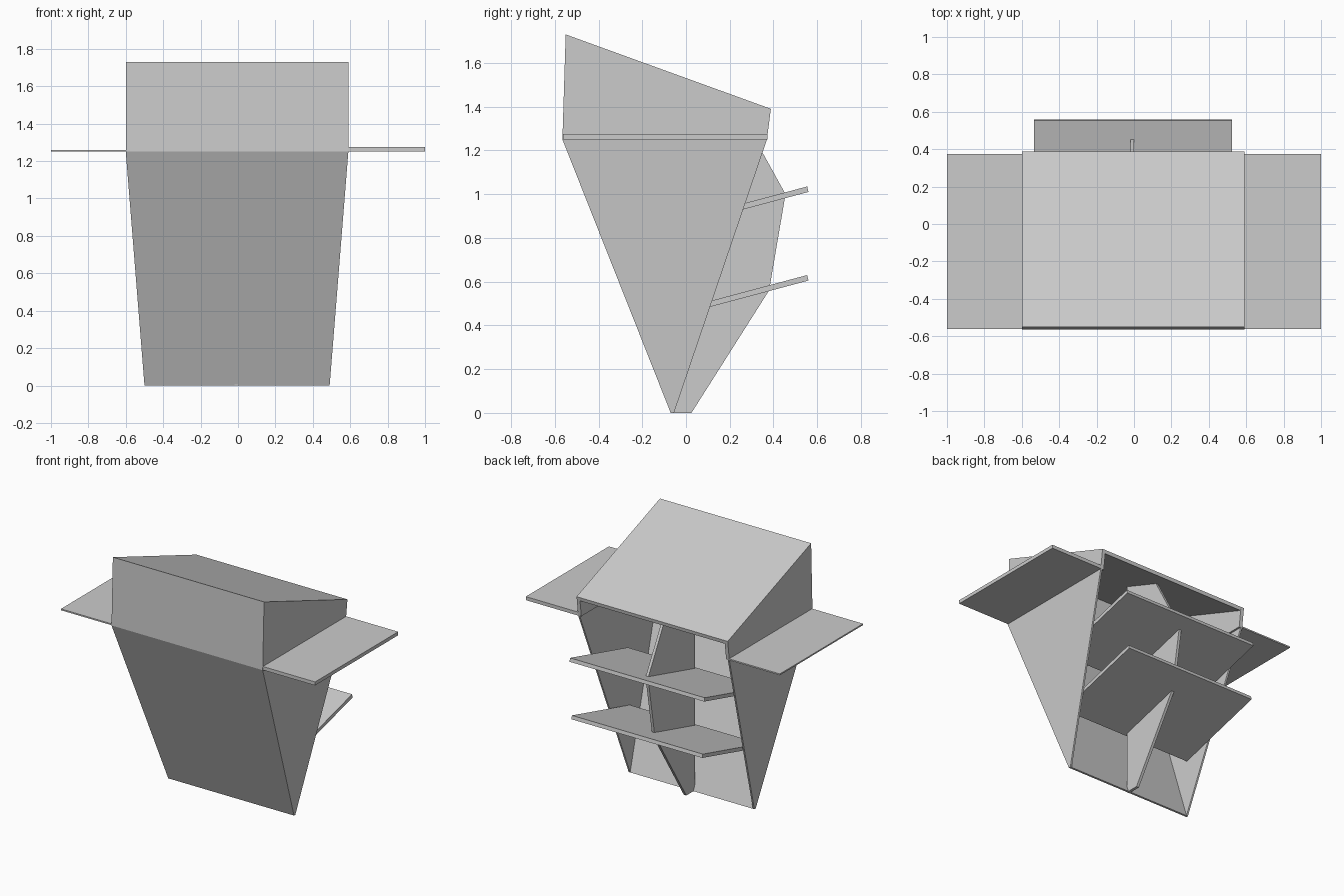
import bpy, bmesh
from mathutils import Vector

if "Cube" in bpy.data.objects:
    bpy.data.objects.remove(bpy.data.objects["Cube"])

CX = -0.005  # body centre line


def prism(name, pts, push):
    """Solid made by pushing a flat polygon along a vector."""
    bm = bmesh.new()
    a = [bm.verts.new(p) for p in pts]
    b = [bm.verts.new(Vector(p) + Vector(push)) for p in pts]
    bm.faces.new(a)
    bm.faces.new(b[::-1])
    n = len(a)
    for i in range(n):
        j = (i + 1) % n
        bm.faces.new((a[i], b[i], b[j], a[j]))
    bmesh.ops.recalc_face_normals(bm, faces=bm.faces)
    me = bpy.data.meshes.new(name)
    bm.to_mesh(me)
    bm.free()
    ob = bpy.data.objects.new(name, me)
    bpy.context.collection.objects.link(ob)
    return ob


def side_profile(name, x, yz, width):
    """Side-view outline extruded across x."""
    return prism(name, [(x, y, z) for y, z in yz], (width, 0, 0))


# tapered lower front panel
prism("front_panel", [(CX - .495, -.07, 0), (CX + .495, -.07, 0),
                      (CX + .595, -.565, 1.25), (CX - .595, -.565, 1.25)], (0, .015, 0))

# upper front panel and sloping desk top
side_profile("upper_front_panel", CX - .595,
             [(-.565, 1.25), (-.55, 1.73), (-.53, 1.722), (-.545, 1.25)], 1.19)
side_profile("desk_top", CX - .595,
             [(-.55, 1.73), (.388, 1.39), (.384, 1.365), (-.55, 1.703)], 1.19)

for label, s in (("right", 1), ("left", -1)):
    # leaning triangular lower side
    lo, hi = CX + s * .495, CX + s * .595
    prism(f"{label}_lower_side", [(lo, -.07, 0), (lo, -.055, 0),
                                  (hi, .37, 1.25), (hi, -.565, 1.25)], (-s * .012, 0, 0))
    # upright upper side
    side_profile(f"{label}_upper_side", hi,
                 [(-.565, 1.25), (.37, 1.25), (.388, 1.39), (-.55, 1.73)], -s * .025)
    # flat side wing, thicker on the right
    thick = .025 if s > 0 else .01
    prism(f"{label}_wing", [(hi, -.562, 1.25), (s, -.562, 1.25),
                            (s, .373, 1.25), (hi, .373, 1.25)], (0, 0, thick))

# central support fin
side_profile("centre_fin", -.02, [(-.072, 0), (.025, 0), (.38, .56), (.455, 1.0),
                                  (.22, 1.425), (-.072, 1.53)], .02)

# tilted shelves
for label, z, half in (("upper", 1.01, .53), ("lower", .605, .515)):
    side_profile(f"{label}_shelf", CX - half,
                 [(.56, z), (.554, z + .025), (-.096, z - .149), (-.09, z - .174)], 2 * half)
